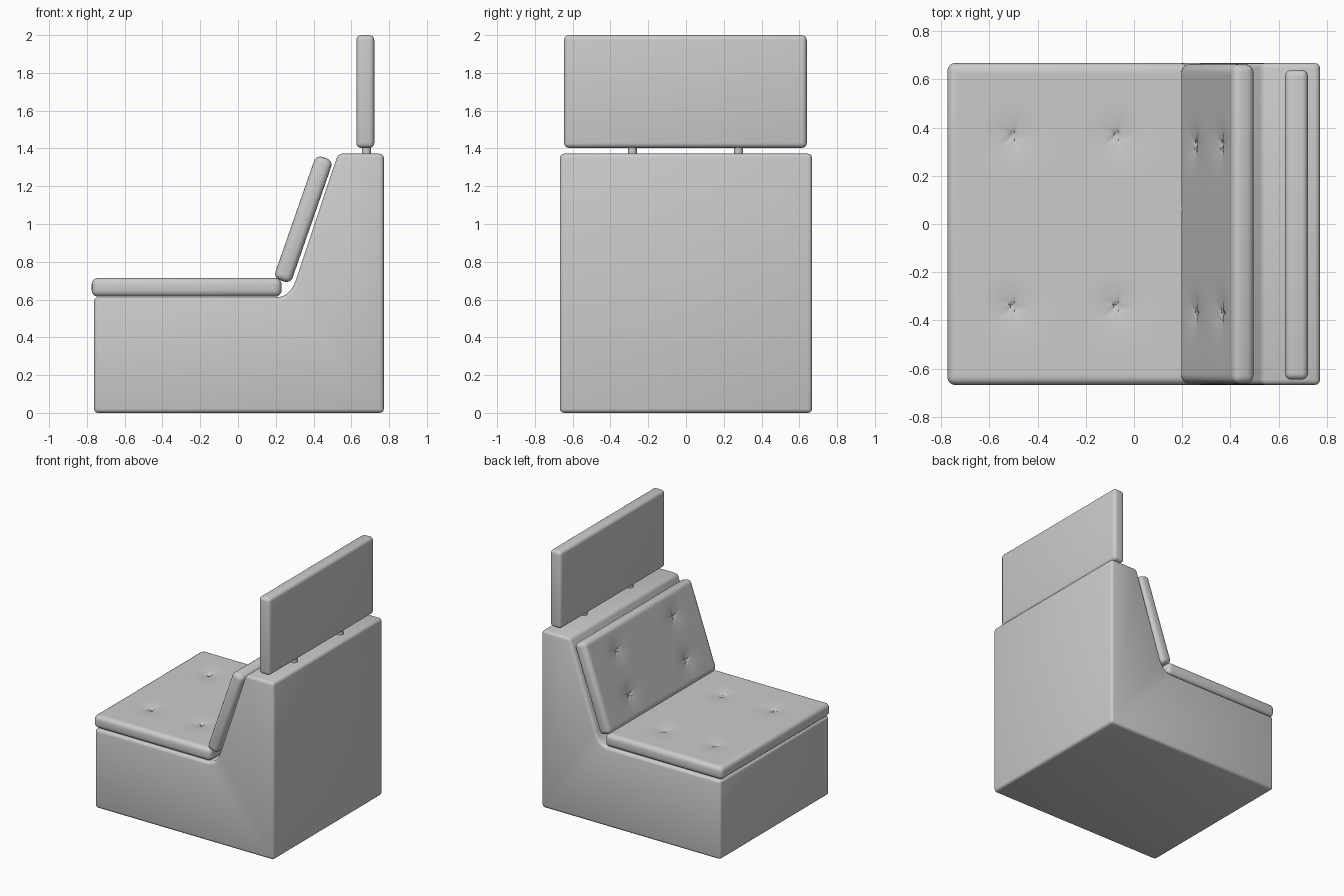
import bpy
import bmesh
import math
from mathutils import Matrix, Vector

cube = bpy.data.objects.get("Cube")
if cube:
    bpy.data.objects.remove(cube, do_unlink=True)

GREY = (0.6, 0.6, 0.6, 1.0)
fabric = bpy.data.materials.new("grey upholstery")
fabric.use_nodes = True
fabric.diffuse_color = GREY
fabric.node_tree.nodes["Principled BSDF"].inputs["Base Color"].default_value = GREY


def finish(name, bm, matrix=Matrix()):
    bmesh.ops.recalc_face_normals(bm, faces=bm.faces)
    mesh = bpy.data.meshes.new(name)
    bm.to_mesh(mesh)
    bm.free()
    mesh.materials.append(fabric)
    obj = bpy.data.objects.new(name, mesh)
    obj.matrix_world = matrix
    bpy.context.collection.objects.link(obj)
    bpy.ops.object.select_all(action='DESELECT')
    obj.select_set(True)
    bpy.context.view_layer.objects.active = obj
    bpy.ops.object.shade_smooth_by_angle(angle=math.radians(40))
    return obj


def rounded_box(size, radius, segments=4):
    bm = bmesh.new()
    bmesh.ops.create_cube(bm, size=1)
    bmesh.ops.scale(bm, vec=size, verts=bm.verts)
    bmesh.ops.bevel(bm, geom=bm.edges[:], offset=radius, segments=segments,
                    profile=0.5, affect='EDGES')
    return bm


def tufted_cushion(name, size, radius, tufts, matrix):
    """Rounded pad whose upper face is pulled in at each tuft."""
    bm = rounded_box(size, radius)
    top = max(bm.faces, key=lambda f: f.calc_center_median().z)
    bmesh.ops.subdivide_edges(bm, edges=top.edges[:], cuts=110, use_grid_fill=True)
    height = size[2] / 2
    for v in bm.verts:
        if v.co.z < height - 1e-4:
            continue
        pull = 0
        for tx, ty in tufts:
            d = Vector((v.co.x - tx, v.co.y - ty))
            r, a = d.length, math.atan2(d.y, d.x)
            folds = max(0, math.cos(5 * a)) ** 4
            pull += 0.01 * math.exp(-(r / 0.08) ** 2)
            pull += 0.012 * math.exp(-(r / 0.015) ** 2)
            pull += 0.012 * folds * math.exp(-(r / 0.035) ** 2)
        v.co.z -= pull
    return finish(name, bm, matrix)


# Base body: side profile extruded across the width, with a curved inner corner
half = 0.668
profile = [(-0.762, 0.005), (0.772, 0.005), (0.772, 1.372), (0.53, 1.372)]
a, b, c = Vector((0.305, 0.7)), Vector((0.275, 0.612)), Vector((0.2, 0.612))
for i in range(7):
    t = i / 6
    profile.append(tuple(a * (1 - t) ** 2 + b * 2 * t * (1 - t) + c * t * t))
profile.append((-0.762, 0.612))

bm = bmesh.new()
side = bm.faces.new([bm.verts.new((x, -half, z - 0.005 if z < 0.1 else z)) for x, z in profile])
ext = bmesh.ops.extrude_face_region(bm, geom=[side])
bmesh.ops.translate(bm, vec=(0, 2 * half, 0),
                    verts=[g for g in ext["geom"] if isinstance(g, bmesh.types.BMVert)])
bmesh.ops.recalc_face_normals(bm, faces=bm.faces)
edges = [e for e in bm.edges if e.calc_face_angle(0) > math.radians(25)]
bmesh.ops.bevel(bm, geom=edges, offset=0.022, segments=3, profile=0.5, affect='EDGES')
finish("base_body", bm)

# Seat cushion
tufts = [(x, y) for x in (-0.23, 0.2) for y in (-0.345, 0.365)]
tufted_cushion("seat_cushion", (1.005, 1.336, 0.1), 0.034, tufts,
               Matrix.Translation((-0.272, 0, 0.665)))

# Backrest cushion, leaning back so that its tufted face looks over the seat
tilt = math.radians(19.2)
tufts = [(x, y) for x in (-0.165, 0.165) for y in (-0.37, 0.33)]
tufted_cushion("backrest_cushion", (0.69, 1.326, 0.096), 0.034, tufts,
               Matrix.Translation((0.346, 0, 1.025))
               @ Matrix.Rotation(tilt - math.pi / 2, 4, 'Y'))

# Headrest panel
finish("headrest", rounded_box((0.095, 1.285, 0.597), 0.026),
       Matrix.Translation((0.674, -0.003, 1.7015)))

# Headrest posts
for name, y in (("left_post", 0.278), ("right_post", -0.284)):
    bm = bmesh.new()
    bmesh.ops.create_cone(bm, cap_ends=True, segments=24, radius1=0.024,
                          radius2=0.024, depth=0.1)
    finish(name, bm, Matrix.Translation((0.68, y, 1.387)))
